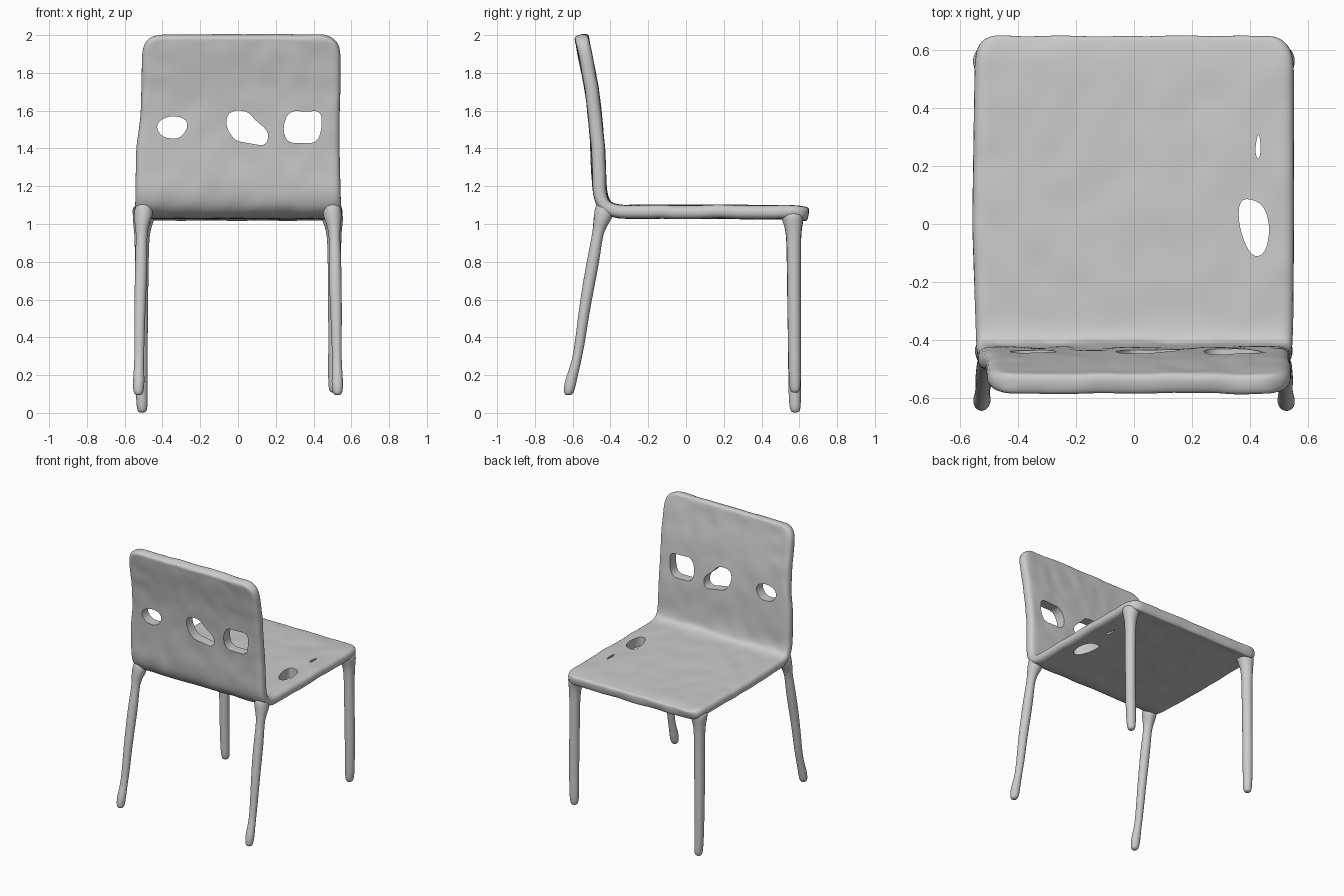
import bpy, bmesh, math, random
from mathutils import Vector

if "Cube" in bpy.data.objects:
    bpy.data.objects.remove(bpy.data.objects["Cube"])

random.seed(4)


def make_object(name, bm):
    bmesh.ops.recalc_face_normals(bm, faces=bm.faces)
    me = bpy.data.meshes.new(name)
    bm.to_mesh(me)
    bm.free()
    ob = bpy.data.objects.new(name, me)
    bpy.context.collection.objects.link(ob)
    return ob


def finish(ob):
    bpy.ops.object.select_all(action='DESELECT')
    bpy.context.view_layer.objects.active = ob
    ob.select_set(True)
    for m in list(ob.modifiers):
        bpy.ops.object.modifier_apply(modifier=m.name)
    bpy.ops.object.shade_smooth_by_angle(angle=math.radians(45))


def subdivide(ob, levels=2):
    m = ob.modifiers.new("smooth", 'SUBSURF')
    m.levels = m.render_levels = levels


def round_outline(pts, steps=2):
    """Corner cutting of a closed outline."""
    pts = [Vector(p) for p in pts]
    for _ in range(steps):
        out = []
        for a, b in zip(pts, pts[1:] + pts[:1]):
            out += [a.lerp(b, 0.25), a.lerp(b, 0.75)]
        pts = out
    return pts


def cutter(name, outline, to_3d):
    """Prism through the sheet; to_3d places a 2D point at depth +-0.2."""
    pts = round_outline(outline)
    bm = bmesh.new()
    lo = [bm.verts.new(to_3d(p, -0.2)) for p in pts]
    hi = [bm.verts.new(to_3d(p, 0.2)) for p in pts]
    bm.faces.new(lo)
    bm.faces.new(hi)
    for i in range(len(pts)):
        j = (i + 1) % len(pts)
        bm.faces.new((lo[i], lo[j], hi[j], hi[i]))
    ob = make_object(name, bm)
    ob.hide_render = True
    return ob


# Seat and back: one bent sheet. Stations: y, z, left x, right x, substeps to next
stations = [
    (0.648, 1.050, -0.49, 0.49, 1),
    (0.630, 1.055, -0.535, 0.535, 1),
    (0.580, 1.062, -0.553, 0.555, 8),
    (0.000, 1.065, -0.562, 0.556, 5),
    (-0.350, 1.065, -0.550, 0.553, 1),
    (-0.415, 1.080, -0.548, 0.550, 1),
    (-0.447, 1.120, -0.546, 0.547, 1),
    (-0.458, 1.190, -0.545, 0.545, 3),
    (-0.467, 1.400, -0.542, 0.540, 2),
    (-0.482, 1.570, -0.518, 0.540, 2),
    (-0.500, 1.720, -0.514, 0.545, 3),
    (-0.539, 1.920, -0.510, 0.545, 1),
    (-0.550, 1.975, -0.488, 0.525, 1),
    (-0.555, 2.003, -0.430, 0.460, 0),
]
rows = []
for a, b in zip(stations, stations[1:]):
    for k in range(a[4]):
        t = k / a[4]
        rows.append([u + (v - u) * t for u, v in zip(a[:4], b[:4])])
rows.append(stations[-1][:4])

NX = 18
bm = bmesh.new()
grid = []
for r, (y, z, xl, xr) in enumerate(rows):
    line = []
    for i in range(NX + 1):
        j = 0.006 if 0 < r < len(rows) - 1 else 0.003
        line.append(bm.verts.new((xl + (xr - xl) * i / NX,
                                  y + random.uniform(-j, j),
                                  z + random.uniform(-j, j) * 0.8)))
    grid.append(line)
for a, b in zip(grid, grid[1:]):
    for i in range(NX):
        bm.faces.new((a[i], a[i + 1], b[i + 1], b[i]))
sheet = make_object("seat_and_back", bm)
m = sheet.modifiers.new("thickness", 'SOLIDIFY')
m.thickness, m.offset = 0.072, 0
subdivide(sheet)

# Irregular holes in the back (x, z) and the seat (x, y)
back_holes = [
    [(-0.435, 1.51), (-0.41, 1.555), (-0.34, 1.575), (-0.275, 1.555),
     (-0.265, 1.51), (-0.30, 1.46), (-0.34, 1.45), (-0.40, 1.46)],
    [(-0.07, 1.53), (-0.045, 1.60), (0.05, 1.60), (0.09, 1.55),
     (0.165, 1.49), (0.15, 1.41), (0.05, 1.43), (-0.02, 1.44)],
    [(0.235, 1.51), (0.27, 1.60), (0.36, 1.595), (0.44, 1.60),
     (0.445, 1.51), (0.42, 1.43), (0.34, 1.43), (0.26, 1.43)],
]
seat_holes = [
    [(0.36, 0.0), (0.365, 0.09), (0.43, 0.08), (0.46, 0.04),
     (0.47, -0.03), (0.45, -0.11), (0.40, -0.11)],
    [(0.418, 0.26), (0.43, 0.32), (0.438, 0.28), (0.436, 0.23), (0.425, 0.225)],
]
cutters = [cutter("back_hole", h, lambda p, d: (p.x, -0.48 + d, p.y))
           for h in back_holes]
cutters += [cutter("seat_hole", h, lambda p, d: (p.x, p.y, 1.06 + d))
            for h in seat_holes]
for c in cutters:
    b = sheet.modifiers.new("hole", 'BOOLEAN')
    b.operation, b.solver, b.object = 'DIFFERENCE', 'EXACT', c
finish(sheet)
for c in cutters:
    bpy.data.objects.remove(c)


# Legs: stacked rings (x, y, z, radius), slightly uneven, smoothed
def leg(name, rings, sides=8):
    bm = bmesh.new()
    loops = []
    for x, y, z, r in rings:
        loop = []
        for i in range(sides):
            t = 2 * math.pi * i / sides
            q = r * random.uniform(1.0, 1.14)
            loop.append(bm.verts.new((x + q * math.cos(t), y + q * math.sin(t), z)))
        loops.append(loop)
    for a, b in zip(loops, loops[1:]):
        for i in range(sides):
            j = (i + 1) % sides
            bm.faces.new((a[i], a[j], b[j], b[i]))
    bm.faces.new(loops[0])
    bm.faces.new(loops[-1])
    ob = make_object(name, bm)
    subdivide(ob)
    finish(ob)


for side, s, foot in (("left", -1, 0.0), ("right", 1, 0.105)):
    leg("straight_leg_" + side, [
        (s * 0.508, 0.578, foot, 0.020),
        (s * 0.508, 0.578, foot + 0.025, 0.031),
        (s * 0.510, 0.576, foot + 0.12, 0.034),
        (s * 0.513, 0.574, 0.40, 0.035),
        (s * 0.512, 0.572, 0.65, 0.037),
        (s * 0.510, 0.571, 0.88, 0.038),
        (s * 0.508, 0.570, 0.97, 0.043),
        (s * 0.500, 0.565, 1.03, 0.062),
        (s * 0.495, 0.560, 1.07, 0.060)])
    leg("splayed_leg_" + side, [
        (s * 0.527, -0.622, 0.092, 0.018),
        (s * 0.527, -0.619, 0.115, 0.031),
        (s * 0.526, -0.608, 0.18, 0.032),
        (s * 0.525, -0.585, 0.25, 0.025),
        (s * 0.522, -0.563, 0.36, 0.027),
        (s * 0.520, -0.542, 0.52, 0.030),
        (s * 0.515, -0.512, 0.70, 0.033),
        (s * 0.512, -0.486, 0.84, 0.033),
        (s * 0.510, -0.468, 0.95, 0.028),
        (s * 0.506, -0.448, 1.01, 0.042),
        (s * 0.498, -0.430, 1.06, 0.056),
        (s * 0.500, -0.440, 1.12, 0.036)])
